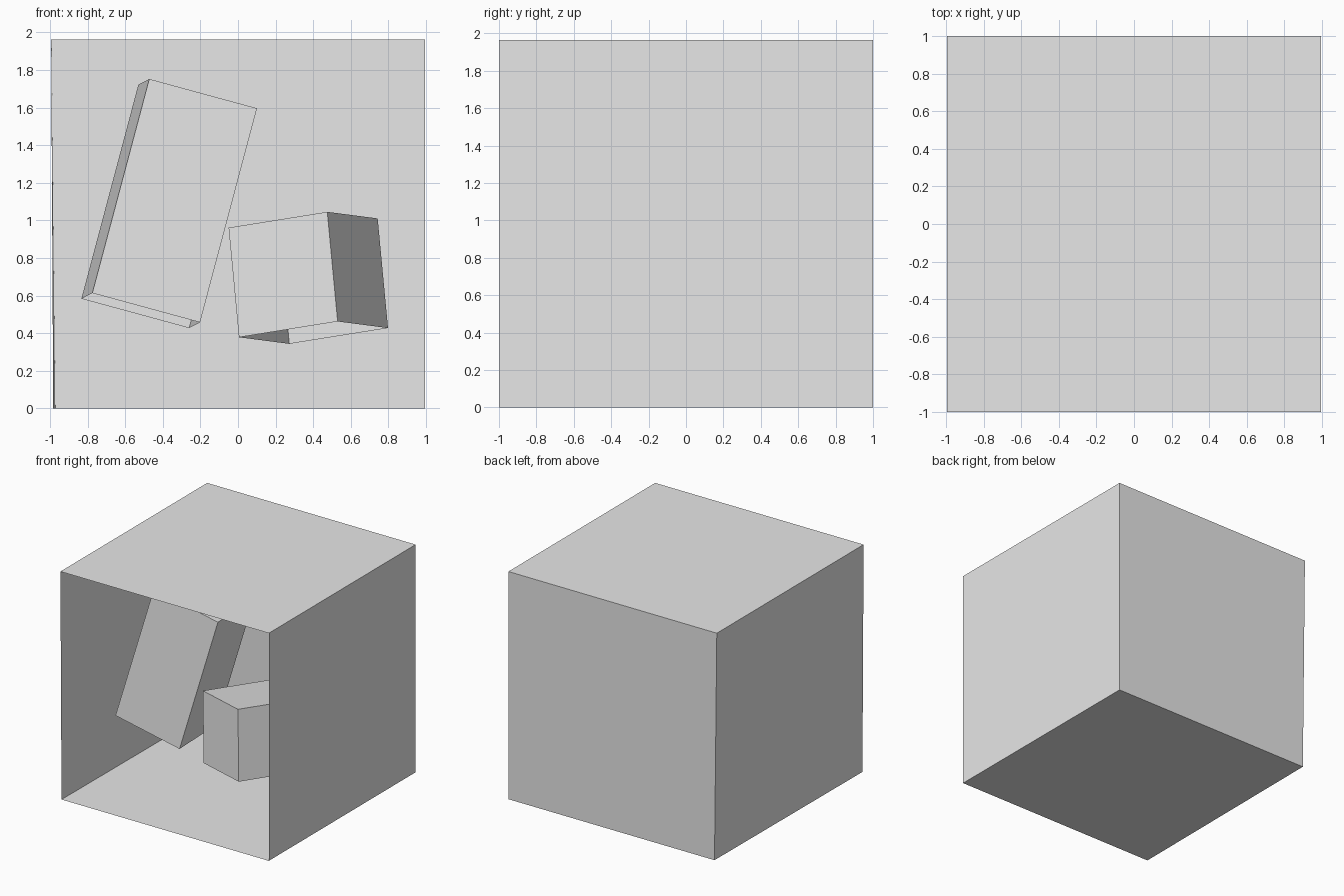
import bpy
import bmesh
from mathutils import Matrix, Vector

cube = bpy.data.objects.get("Cube")
if cube:
    bpy.data.objects.remove(cube, do_unlink=True)

# One plain grey for every surface
grey = bpy.data.materials.new("plain_grey")
grey.use_nodes = True
colour = (0.8, 0.8, 0.8, 1)
grey.diffuse_color = colour
grey.node_tree.nodes["Principled BSDF"].inputs["Base Color"].default_value = colour


def add_object(name, bm):
    mesh = bpy.data.meshes.new(name)
    bm.to_mesh(mesh)
    bm.free()
    mesh.materials.append(grey)
    obj = bpy.data.objects.new(name, mesh)
    bpy.context.collection.objects.link(obj)
    return obj


def panel(name, corners):
    """A single flat four-sided sheet."""
    bm = bmesh.new()
    bm.faces.new([bm.verts.new(c) for c in corners])
    return add_object(name, bm)


def open_block(name, corner, width, depth, height):
    """A box without its underside, set on three edge vectors from a corner."""
    bm = bmesh.new()
    bmesh.ops.create_cube(bm, size=1)
    bmesh.ops.translate(bm, verts=bm.verts, vec=(0.5, 0.5, 0.5))
    underside = [f for f in bm.faces if f.normal.z < -0.5]
    bmesh.ops.delete(bm, geom=underside, context='FACES_ONLY')
    axes = Matrix((width, depth, height)).transposed().to_4x4()
    bm.transform(Matrix.Translation(Vector(corner)) @ axes)
    return add_object(name, bm)


# Room corners: the -x wall leans in slightly towards the floor and the back
SIDE, TOP = 0.994, 1.963
floor_fr, floor_br = (-0.983, -1, 0), (-0.972, 1, 0)
floor_fl, floor_bl = (SIDE, -1, 0), (SIDE, 1, 0)
ceil_fr, ceil_br = (-SIDE, -1, TOP), (-SIDE, 1, TOP)
ceil_fl, ceil_bl = (SIDE, -1, TOP), (SIDE, 1, TOP)

# Room shell, open at the front, faces turned inwards
panel("floor", (floor_fr, floor_fl, floor_bl, floor_br))
panel("ceiling", (ceil_fr, ceil_br, ceil_bl, ceil_fl))
panel("back_wall", (floor_br, floor_bl, ceil_bl, ceil_br))
panel("right_wall", (floor_fr, floor_br, ceil_br, ceil_fr))
panel("left_wall", (floor_fl, ceil_fl, ceil_bl, floor_bl))

# Floating tilted blocks
open_block("tall_block", corner=(-0.775, -0.562, 0.613),
           width=(0.573, 0.054, -0.156),
           depth=(-0.058, 0.58, -0.03),
           height=(0.303, 0.09, 1.139))
open_block("short_block", corner=(0.005, -0.475, 0.378),
           width=(0.525, -0.272, 0.084),
           depth=(0.268, 0.526, -0.035),
           height=(-0.055, 0.068, 0.583))
